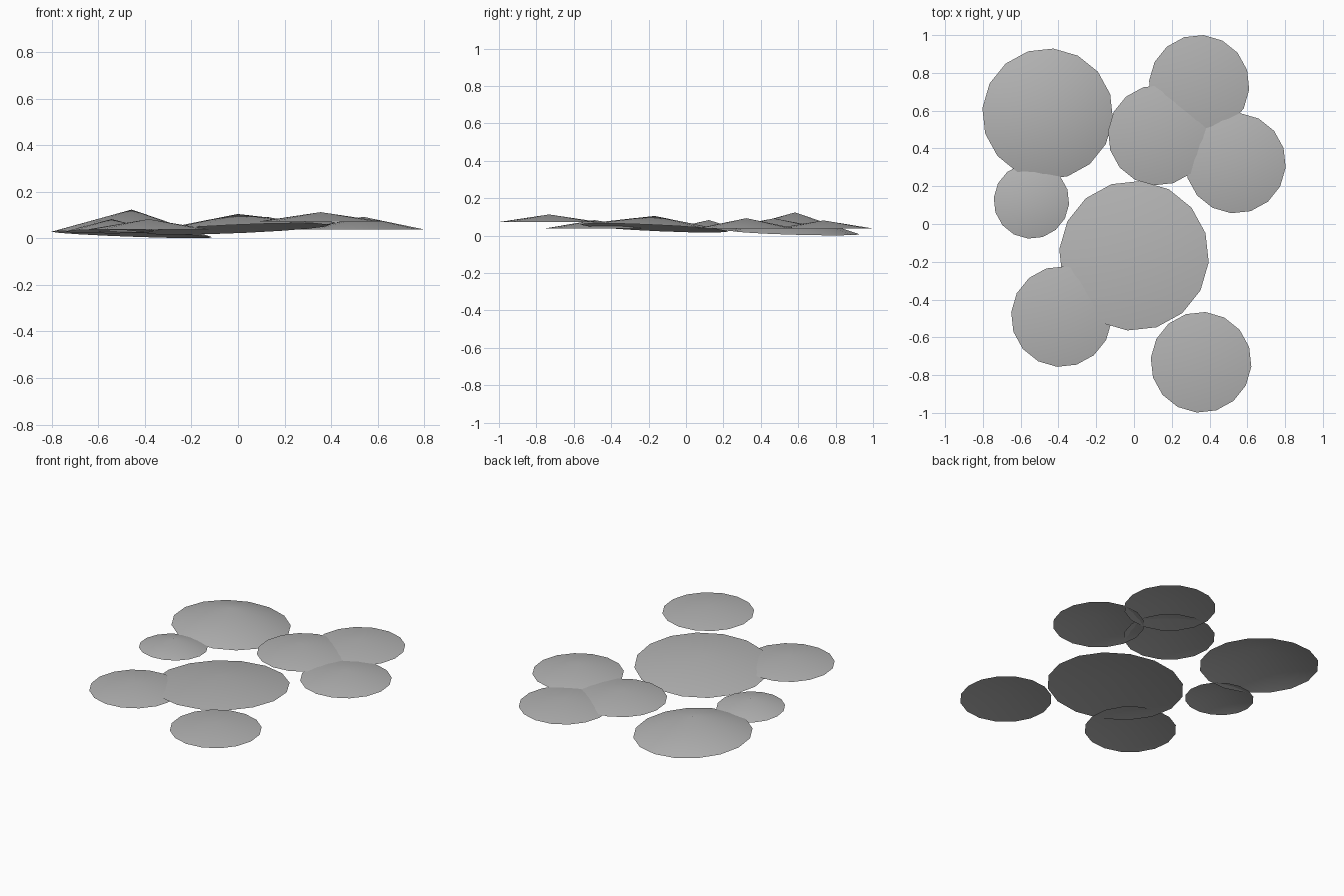
import bpy, bmesh, math

if "Cube" in bpy.data.objects:
    bpy.data.objects.remove(bpy.data.objects["Cube"])

# name: centre x, y, radius, rim height, cone rise, slope along x, slope along y
PADS = {
    "large_pad_centre":     (0.00, -0.168, 0.397, 0.041, 0.064, 0.042, -0.046),
    "large_pad_back_left":  (-0.457, 0.583, 0.347, 0.017, 0.107, -0.036, -0.028),
    "small_pad_left":       (-0.543, 0.122, 0.200, 0.030, 0.053, 0.0, -0.04),
    "pad_back_right":       (0.345, 0.735, 0.266, 0.038, 0.043, 0.0, 0.0),
    "pad_back_middle":      (0.128, 0.470, 0.266, 0.042, 0.050, 0.0, 0.0),
    "pad_right":            (0.538, 0.322, 0.266, 0.038, 0.055, 0.0, 0.0),
    "pad_front_left":       (-0.384, -0.490, 0.267, 0.038, 0.045, 0.0, 0.0),
    "pad_front_right":      (0.355, -0.732, 0.267, 0.073, 0.040, 0.0, 0.0),
}
SIDES = 16

# Mid grey shared by every pad
grey = bpy.data.materials.new("pad_grey")
grey.diffuse_color = (0.45, 0.45, 0.45, 1)
grey.use_nodes = True
grey.node_tree.nodes["Principled BSDF"].inputs["Base Color"].default_value = grey.diffuse_color


def make_pad(name, x, y, radius, rim, rise, sx, sy):
    """Shallow open cone with a low-sided rim, slightly tilted."""
    bm = bmesh.new()
    apex = bm.verts.new((0, 0, rim + rise))
    ring = []
    for i in range(SIDES):
        a = 2 * math.pi * i / SIDES - math.radians(5)
        px, py = radius * math.cos(a), radius * math.sin(a)
        ring.append(bm.verts.new((px, py, rim + sx * px + sy * py)))
    for i in range(SIDES):
        face = bm.faces.new((apex, ring[i], ring[(i + 1) % SIDES]))
        face.smooth = True
    mesh = bpy.data.meshes.new(name)
    bm.to_mesh(mesh)
    bm.free()
    mesh.materials.append(grey)
    obj = bpy.data.objects.new(name, mesh)
    obj.location = (x, y, 0)
    bpy.context.collection.objects.link(obj)


for pad_name, values in PADS.items():
    make_pad(pad_name, *values)
